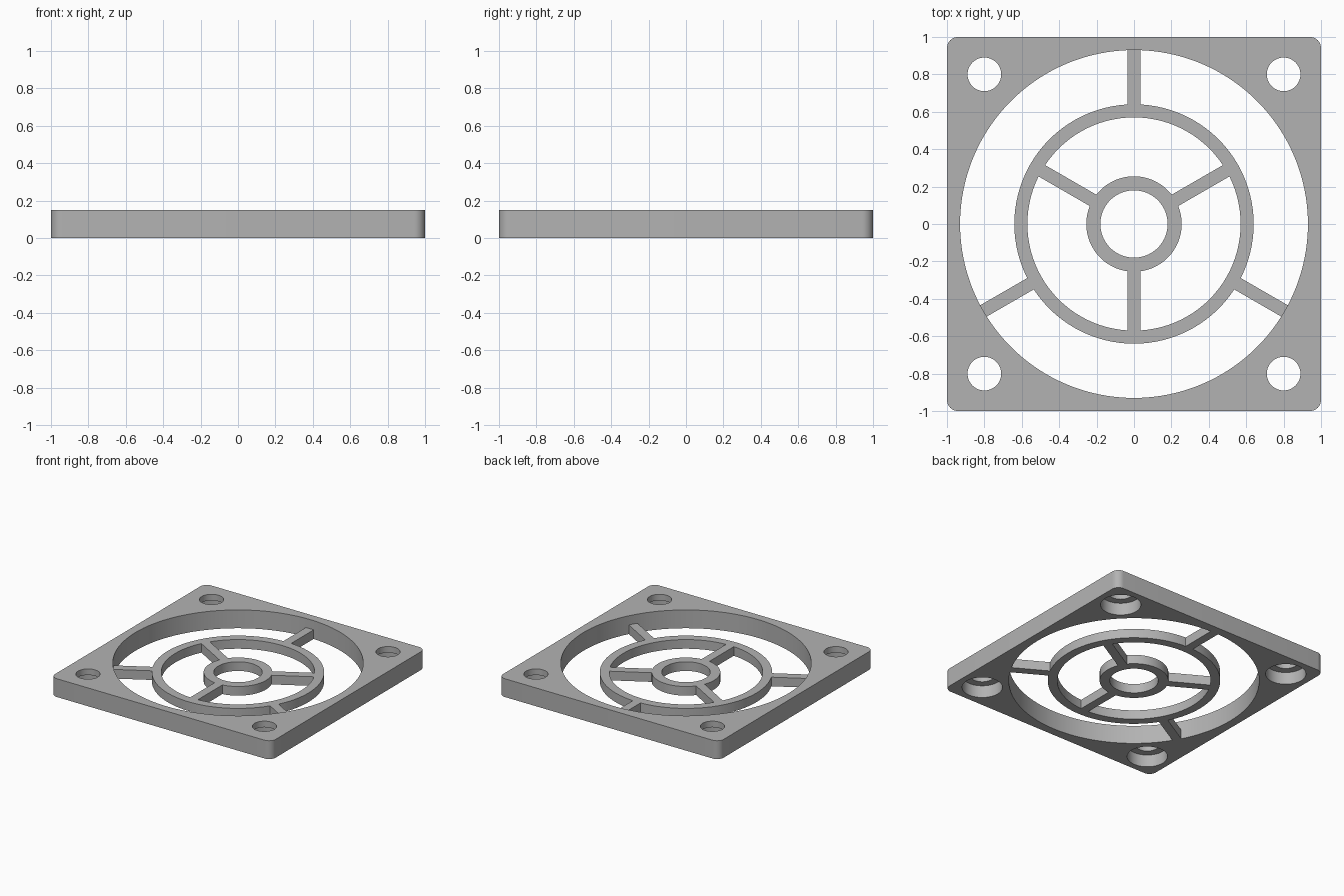
import bpy
import math

cube = bpy.data.objects.get("Cube")
if cube:
    bpy.data.objects.remove(cube, do_unlink=True)

HEIGHT = 0.15      # frame thickness
GRILLE = 0.075     # thickness of rings and spokes
OPENING = 0.93     # radius of the fan opening

grey = bpy.data.materials.new("plain grey")
grey.use_nodes = True
colour = (0.45, 0.45, 0.45, 1)
grey.diffuse_color = colour
grey.node_tree.nodes["Principled BSDF"].inputs["Base Color"].default_value = colour


def cylinder(name, radius, z0, z1, x=0, y=0, sides=96):
    bpy.ops.mesh.primitive_cylinder_add(vertices=sides, radius=radius, depth=z1 - z0,
                                        location=(x, y, (z0 + z1) / 2))
    obj = bpy.context.object
    obj.name = name
    return obj


def box(name, size, location, angle=0):
    bpy.ops.mesh.primitive_cube_add(size=1, location=location, rotation=(0, 0, angle))
    obj = bpy.context.object
    obj.name = name
    obj.scale = size
    bpy.ops.object.transform_apply(location=False, rotation=False, scale=True)
    return obj


def combine(obj, other, operation):
    """Apply a boolean and remove the helper."""
    mod = obj.modifiers.new(operation.title(), 'BOOLEAN')
    mod.operation = operation
    mod.solver = 'EXACT'
    mod.object = other
    bpy.ops.object.select_all(action='DESELECT')
    bpy.context.view_layer.objects.active = obj
    obj.select_set(True)
    bpy.ops.object.modifier_apply(modifier=mod.name)
    bpy.data.objects.remove(other, do_unlink=True)


def finish(obj):
    obj.data.materials.clear()
    obj.data.materials.append(grey)
    bpy.ops.object.select_all(action='DESELECT')
    bpy.context.view_layer.objects.active = obj
    obj.select_set(True)
    bpy.ops.object.shade_smooth_by_angle(angle=math.radians(30))


# Square frame with rounded upright corners
frame = box("frame", (2, 2, HEIGHT), (0, 0, HEIGHT / 2))
bevel = frame.modifiers.new("Corners", 'BEVEL')
bevel.limit_method = 'WEIGHT'
bevel.width = 0.06
bevel.segments = 8
weights = frame.data.attributes.new("bevel_weight_edge", 'FLOAT', 'EDGE')
for edge in frame.data.edges:
    a, b = (frame.data.vertices[i].co for i in edge.vertices)
    weights.data[edge.index].value = 1.0 if abs(a.z - b.z) > 0.01 else 0.0
bpy.ops.object.modifier_apply(modifier=bevel.name)

# Fan opening, screw holes and the wider recesses beneath them
combine(frame, cylinder("opening_cutter", OPENING, -0.1, 0.3, sides=128), 'DIFFERENCE')
for x in (-0.8, 0.8):
    for y in (-0.8, 0.8):
        combine(frame, cylinder("hole_cutter", 0.09, -0.1, 0.3, x, y, 48), 'DIFFERENCE')
        combine(frame, cylinder("recess_cutter", 0.15, -0.1, 0.1, x, y, 48), 'DIFFERENCE')
finish(frame)


# Two concentric guard rings
def ring(name, outer, inner):
    obj = cylinder(name, outer, 0, GRILLE)
    combine(obj, cylinder("ring_cutter", inner, -0.1, 0.3), 'DIFFERENCE')
    finish(obj)


ring("outer_ring", 0.64, 0.57)
ring("hub_ring", 0.255, 0.18)


# Three spokes inside the outer ring and three outside it
def spokes(name, start, end, first_angle):
    for i in range(3):
        angle = math.radians(first_angle + 120 * i)
        mid = (start + end) / 2
        obj = box(f"{name}_{i + 1}", (end - start, 0.07, GRILLE),
                  (mid * math.cos(angle), mid * math.sin(angle), GRILLE / 2), angle)
        finish(obj)


spokes("inner_spoke", 0.245, 0.58, 30)
spokes("outer_spoke", 0.63, 0.935, 90)
